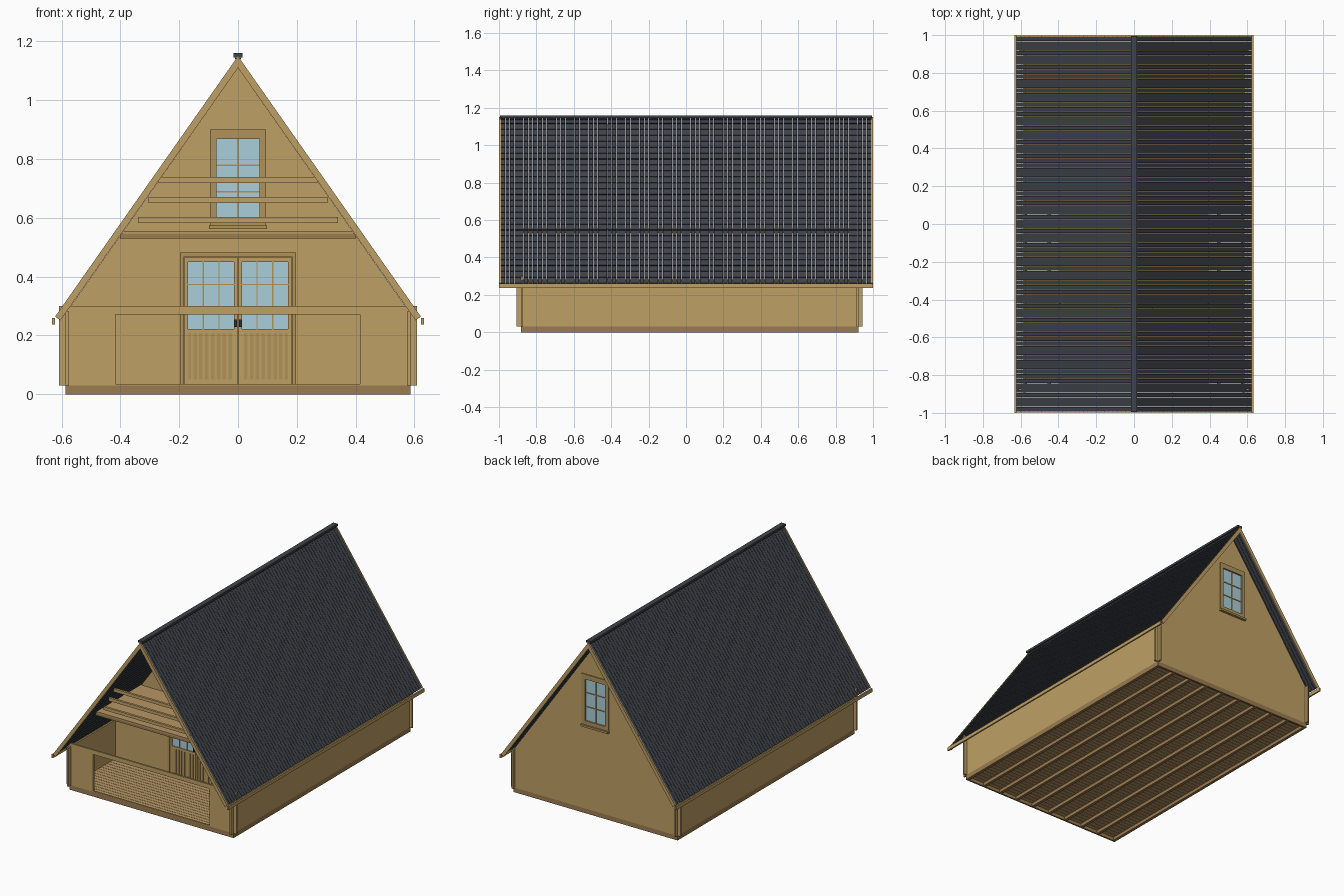
import bpy, bmesh, math
from mathutils import Vector

if "Cube" in bpy.data.objects:
    bpy.data.objects.remove(bpy.data.objects["Cube"])


def material(name, rgb):
    m = bpy.data.materials.new(name)
    m.diffuse_color = (*rgb, 1)
    m.use_nodes = True
    m.node_tree.nodes["Principled BSDF"].inputs["Base Color"].default_value = m.diffuse_color
    return m


WOOD = material("wood", (0.52, 0.35, 0.13))
TRIM = material("trim_wood", (0.44, 0.29, 0.10))
BEAM = material("beam_wood", (0.33, 0.20, 0.08))
DECK = material("deck_wood", (0.48, 0.31, 0.13))
SLATE = material("slate", (0.05, 0.057, 0.07))
DARK = material("dark_metal", (0.03, 0.03, 0.035))
GLASS = material("glass", (0.40, 0.62, 0.70))

APEX, SLOPE, EAVE_X = 1.15, 1.424, 0.622      # outer roof line
UNDER = 1.11                                  # apex of the roof underside
T = 0.011                                     # wall thickness
FRONT_Y, INNER_Y, BACK_Y = -0.882, -0.43, 0.911


def finish(name, bm, mat):
    bmesh.ops.recalc_face_normals(bm, faces=bm.faces)
    me = bpy.data.meshes.new(name)
    bm.to_mesh(me)
    bm.free()
    me.materials.append(mat)
    ob = bpy.data.objects.new(name, me)
    bpy.context.collection.objects.link(ob)
    return ob


def prism(bm, pts, y0, y1):
    """Extrude an (x, z) outline along y."""
    a = [bm.verts.new((x, y0, z)) for x, z in pts]
    b = [bm.verts.new((x, y1, z)) for x, z in pts]
    bm.faces.new(a)
    bm.faces.new(b[::-1])
    n = len(pts)
    for i in range(n):
        bm.faces.new((a[i], b[i], b[(i + 1) % n], a[(i + 1) % n]))


def boxes(name, mat, items):
    """Boxes given as (x0, x1, y0, y1, z0, z1)."""
    bm = bmesh.new()
    for x0, x1, y0, y1, z0, z1 in items:
        prism(bm, [(x0, z0), (x1, z0), (x1, z1), (x0, z1)], y0, y1)
    return finish(name, bm, mat)


def outline(name, mat, pts, y0, y1):
    bm = bmesh.new()
    prism(bm, pts, y0, y1)
    return finish(name, bm, mat)


def cut(ob, x0, x1, z0, z1):
    """Cut an opening through a wall."""
    c = boxes("opening_cutter", DARK, [(x0, x1, -2, 2, z0, z1)])
    c.hide_render = True
    m = ob.modifiers.new("opening", "BOOLEAN")
    m.operation, m.solver, m.object = "DIFFERENCE", "EXACT", c
    bpy.context.view_layer.objects.active = ob
    bpy.ops.object.modifier_apply(modifier=m.name)
    bpy.data.objects.remove(c)


def window(name, yc, side):
    """Upper window with frame, sill and glazing bars; side is the outward y sign."""
    y0, y1 = yc - 0.012, yc + 0.012
    boxes(name + "_frame", TRIM, [
        (-0.095, -0.073, y0, y1, 0.575, 0.90), (0.073, 0.095, y0, y1, 0.575, 0.90),
        (-0.073, 0.073, y0, y1, 0.868, 0.90), (-0.073, 0.073, y0, y1, 0.575, 0.60)])
    boxes(name + "_sill", TRIM, [(-0.098, 0.098, *sorted((yc, yc + side * 0.022)), 0.562, 0.575)])
    b0, b1 = yc - 0.006, yc + 0.006
    boxes(name + "_bars", TRIM, [(-0.003, 0.003, b0, b1, 0.60, 0.868)] +
          [(-0.073, 0.073, b0, b1, z - 0.003, z + 0.003) for z in (0.689, 0.779)])
    boxes(name + "_glass", GLASS, [(-0.073, 0.073, yc - 0.002, yc + 0.002, 0.60, 0.868)])


# base: joists, rim and floor planks
joists = [-0.576 + 0.128 * i for i in range(10)]
boxes("floor_joists", BEAM, [(x - 0.009, x + 0.009, -0.87, 0.911, 0, 0.021) for x in joists])
boxes("base_rim", BEAM, [(-0.586, 0.586, -0.882, -0.871, 0, 0.03), (-0.586, 0.586, 0.911, 0.922, 0, 0.03),
                         (-0.586, -0.575, -0.871, 0.911, 0, 0.03), (0.575, 0.586, -0.871, 0.911, 0, 0.03)])
N = 60
p = 1.782 / N
boxes("floor_planks", DECK, [(-0.575, 0.575, -0.871 + p * i, -0.871 + p * (i + 1) - 0.002, 0.021, 0.031)
                             for i in range(N)])

# side walls running past the corners
for s, n in ((-1, "left"), (1, "right")):
    x0, x1 = sorted((s * 0.575, s * 0.586))
    boxes(n + "_wall", WOOD, [(x0, x1, -0.906, 0.943, 0.03, 0.282)])

# low porch wall with wide opening
porch = boxes("porch_wall", WOOD, [(-0.608, 0.608, FRONT_Y, FRONT_Y + T, 0.03, 0.30)])
cut(porch, -0.417, 0.415, 0.035, 0.272)

# gable walls
def gable(name, hw, y):
    zr = UNDER - SLOPE * hw
    return outline(name, WOOD, [(-hw, 0.03), (hw, 0.03), (hw, zr), (0, UNDER), (-hw, zr)], y, y + T)


inner = gable("recessed_gable_wall", 0.575, INNER_Y)
back = gable("back_gable_wall", 0.606, BACK_Y)
for w in (inner, back):
    cut(w, -0.08, 0.08, 0.59, 0.88)
cut(inner, -0.185, 0.185, 0.031, 0.47)
yc = INNER_Y + T / 2
window("balcony_window", yc, -1)
window("back_window", BACK_Y + T / 2, 1)

# double door
d0, d1 = yc - 0.012, yc + 0.012
boxes("door_frame", TRIM, [(-0.198, -0.183, d0, d1, 0.031, 0.482), (0.183, 0.198, d0, d1, 0.031, 0.482),
                           (-0.183, 0.183, d0, d1, 0.468, 0.482)])
for s, n in ((-1, "left"), (1, "right")):
    def mx(a, b, *r):
        return (*sorted((s * a, s * b)), *r)
    l0, l1 = yc - 0.008, yc + 0.008
    boxes(n + "_door_leaf", WOOD, [
        mx(0.002, 0.013, l0, l1, 0.033, 0.466), mx(0.17, 0.182, l0, l1, 0.033, 0.466),
        mx(0.013, 0.17, l0, l1, 0.449, 0.466), mx(0.013, 0.17, l0, l1, 0.208, 0.222),
        mx(0.013, 0.17, l0, l1, 0.033, 0.05), mx(0.013, 0.17, yc - 0.003, yc + 0.003, 0.05, 0.208)])
    boxes(n + "_door_slats", TRIM, [mx(0.02 + 0.02 * i, 0.032 + 0.02 * i, yc - 0.007, yc + 0.007, 0.05, 0.208)
                                    for i in range(8)])
    boxes(n + "_door_bars", TRIM, [mx(x - 0.002, x + 0.002, yc - 0.006, yc + 0.006, 0.222, 0.449)
                                   for x in (0.065, 0.118)] +
          [mx(0.013, 0.17, yc - 0.006, yc + 0.006, z - 0.002, z + 0.002) for z in (0.298, 0.373)])
    boxes(n + "_door_glass", GLASS, [mx(0.013, 0.17, yc - 0.002, yc + 0.002, 0.222, 0.449)])
    boxes(n + "_door_handle", DARK, [mx(0.004, 0.012, yc - 0.018, yc + 0.018, 0.228, 0.255)])

# loft floor, joists and balcony rails
boxes("balcony_beam", BEAM, [(-0.402, 0.402, FRONT_Y, FRONT_Y + T, 0.53, 0.545)])
boxes("loft_joists", BEAM, [(x - 0.008, x + 0.008, FRONT_Y + T, BACK_Y, 0.53, 0.545)
                            for x in [-0.384 + 0.096 * i for i in range(9)]])
boxes("loft_floor", DECK, [(-0.395, 0.395, FRONT_Y, BACK_Y, 0.545, 0.555)])
boxes("balcony_rails", WOOD, [(-h, h, FRONT_Y - 0.004, FRONT_Y + T, z - 0.01, z + 0.01)
                              for h, z in ((0.34, 0.592), (0.305, 0.66), (0.27, 0.728))])

# roof shingles: aligned columns of overlapping tilted slates
def slates(name, s, cols=80, rows=28):
    length = math.hypot(EAVE_X, EAVE_X * SLOPE)
    down = Vector((s * EAVE_X, 0, -EAVE_X * SLOPE)) / length
    out = Vector((s * -down.z, 0, s * down.x))
    top = Vector((0, 0, APEX))
    w, h = 1.984 / cols, length / rows
    bm = bmesh.new()
    for r in range(rows):
        a, b = h * max(r - 0.4, 0), h * (r + 1)
        pts = [top + down * u + out * v for u, v in ((a, -0.014), (b, -0.007), (b, -0.001), (a, -0.008))]
        for c in range(cols):
            y = -0.992 + w * c
            prism(bm, [(q.x, q.z) for q in pts], y + 0.001, y + w - 0.001)
    return finish(name, bm, SLATE)


for s, n in ((-1, "left"), (1, "right")):
    slates(n + "_roof_slates", s)
    # eave board
    x0, x1 = sorted((s * 0.622, s * 0.632))
    boxes(n + "_eave_board", WOOD, [(x0, x1, -1, 1, 0.238, 0.26)])

# barge boards on both gable ends
ze = APEX - SLOPE * EAVE_X
band = [(0, APEX), (EAVE_X, ze), (EAVE_X - 0.018, ze - 0.013), (0, UNDER),
        (-EAVE_X + 0.018, ze - 0.013), (-EAVE_X, ze)]
outline("front_barge_board", WOOD, band, -0.999, -0.99)
outline("back_barge_board", WOOD, band, 0.99, 0.999)

# ridge cap
boxes("ridge_cap", SLATE, [(-0.016, 0.016, -0.995, 0.995, 1.146, 1.16)])
